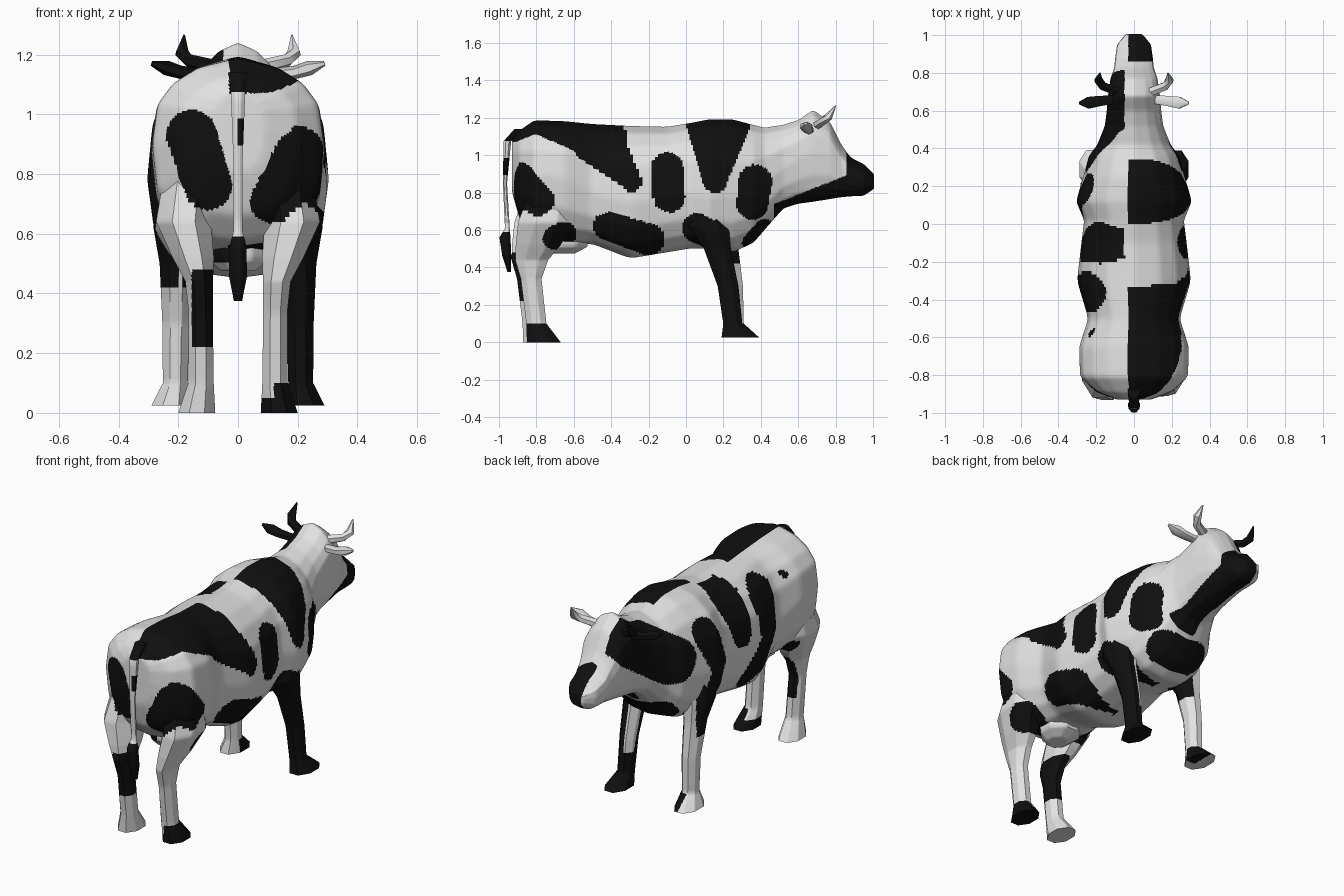
import bpy, bmesh, math
from mathutils import Vector

if "Cube" in bpy.data.objects:
    bpy.data.objects.remove(bpy.data.objects["Cube"])


def material(name, rgb):
    m = bpy.data.materials.new(name)
    m.diffuse_color = (*rgb, 1)
    m.use_nodes = True
    m.node_tree.nodes["Principled BSDF"].inputs["Base Color"].default_value = m.diffuse_color
    return m


MATS = [material("white hide", (0.76, 0.76, 0.76)), material("black hide", (0.005, 0.005, 0.005))]

# Hide patches: tapered capsules (y1, z1, r1, y2, z2, r2) seen from each side
RIGHT = [
    (-.92, 1.12, .05, -.80, 1.21, .09), (-.80, 1.21, .09, -.45, 1.10, .13),
    (-.47, 1.08, .14, -.29, .86, .055),                                    # back
    (-.10, .93, .085, -.09, .78, .085),                                    # ribs
    (.17, 1.15, .17, .155, .87, .07),                                      # shoulder
    (.37, .86, .09, .355, .74, .085),                                      # neck base
    (-.70, .56, .065, -.65, .58, .065),                                    # thigh
    (-.42, .62, .075, -.20, .55, .085),                                    # belly
    (.06, .61, .08, .16, .56, .07),                                        # elbow
]
LEFT = [
    (.19, 1.0, .08, .09, .78, .08), (.09, .78, .08, .16, .58, .07),        # shoulder
    (-.10, 1.07, .11, -.13, .87, .07),                                     # ribs
    (-.36, 1.0, .11, -.37, .78, .09), (-.37, .78, .09, -.20, .60, .07),    # flank
    (.68, 1.10, .14, .40, .90, .13),                                       # neck
    (-.67, .58, .04, -.63, .58, .05),                                      # thigh
    (-.58, 1.04, .018, -.57, 1.05, .018),                                  # rump dot
]


def capsule(u, v, c):
    u1, v1, r1, u2, v2, r2 = c
    du, dv = u2 - u1, v2 - v1
    t = max(0, min(1, ((u - u1) * du + (v - v1) * dv) / (du * du + dv * dv)))
    return math.hypot(u - u1 - t * du, v - v1 - t * dv) < r1 + t * (r2 - r1)


def hide(p):
    """True where the hide is black."""
    x, y, z = p
    if x > -.03 and any(capsule(y, z, c) for c in RIGHT):
        return True
    if x < -.05 and any(capsule(y, z, c) for c in LEFT):
        return True
    if capsule(y, z, (.355, .53, .055, .42, .61, .05)):                    # chest
        return True
    if x > -.03 and (y > .86 or (y > .47 and z < .74 + (y - .476) * .4)):  # muzzle, jaw
        return True
    if y < -.78 and capsule(x, z, (-.155, .93, .085, -.10, .76, .08)):     # left rump
        return True
    if y < -.85 and capsule(x, z, (.115, .71, .075, .22, .84, .11)):       # right rump
        return True
    return x > .04 + max(0, z - .72) * .6 and capsule(y, z, (-.89, .87, .09, -.79, .76, .085))


def hind_hide(p):
    if p.x > 0:
        return hide(p) or (p.z < .1 and (p.x > .12 or p.z < .05))
    return hide(p) or (abs(p.z - .35) < .13 and p.x > -.155)


def front_hide(p):
    if p.x > 0:
        return p.z < .68 and (p.z < .22 or p.x > .2 or p.y < .3 - .25 * p.z)
    inner = p.x > -.185 and .42 < p.z < .57
    hoof = p.x > -.22 and p.z < .1 and p.y > .25
    return hide(p) or inner or hoof or (p.z > .42 and p.x < -.2 and p.y < .26)


def loft(name, rings, rule, cuts, soften=0):
    """Skin a list of rings, close both ends, refine flat and colour by rule."""
    bm = bmesh.new()
    vr = [[bm.verts.new(p) for p in r] for r in rings]
    n = len(vr[0])
    for a, b in zip(vr, vr[1:]):
        for i in range(n):
            bm.faces.new((a[i], a[(i + 1) % n], b[(i + 1) % n], b[i]))
    for r in (vr[0], vr[-1]):
        c = bm.verts.new(sum((v.co for v in r), Vector()) / n)
        for i in range(n):
            bm.faces.new((r[i], r[(i + 1) % n], c))
    bmesh.ops.recalc_face_normals(bm, faces=bm.faces)
    if cuts:
        bmesh.ops.subdivide_edges(bm, edges=bm.edges[:], cuts=cuts, use_grid_fill=True)
    for _ in range(soften):
        bmesh.ops.smooth_vert(bm, verts=bm.verts, factor=.5, use_axis_x=True,
                              use_axis_y=True, use_axis_z=True)
    for f in bm.faces:
        f.smooth = True
        f.material_index = int(rule(f.calc_center_median()))
    me = bpy.data.meshes.new(name)
    bm.to_mesh(me)
    bm.free()
    for m in MATS:
        me.materials.append(m)
    ob = bpy.data.objects.new(name, me)
    bpy.context.collection.objects.link(ob)
    bpy.context.view_layer.objects.active = ob
    ob.select_set(True)
    bpy.ops.object.shade_smooth_by_angle(angle=math.radians(50))
    ob.select_set(False)
    return ob


def angles(n):
    return [2 * math.pi * (i + .5) / n for i in range(n)]


def flat_ring(z, x, y, rx, ry, n=8):
    return [Vector((x + rx * math.cos(t), y + ry * math.sin(t), z)) for t in angles(n)]


def tube(path, n=6):
    """Rings across a path of (x, y, z, half width, half height)."""
    pts = [Vector(p[:3]) for p in path]
    out = []
    for i, p in enumerate(path):
        tan = pts[min(i + 1, len(pts) - 1)] - pts[max(i - 1, 0)]
        q = tan.to_track_quat('Z', 'Y')
        out.append([pts[i] + q @ Vector((p[3] * math.cos(t), p[4] * math.sin(t), 0)) for t in angles(n)])
    return out


# Body, neck and head: slices (y, top, bottom, half width, height of widest point)
SLICES = [
    (-.93, 1.09, .80, .09, .95), (-.89, 1.135, .66, .20, .92), (-.81, 1.19, .57, .287, .90),
    (-.65, 1.185, .52, .292, .88), (-.50, 1.17, .525, .243, .80), (-.30, 1.16, .447, .303, .75),
    (-.10, 1.155, .48, .28, .78), (.02, 1.175, .50, .265, .80), (.12, 1.195, .50, .308, .78),
    (.25, 1.195, .48, .27, .78), (.36, 1.165, .53, .24, .80), (.42, 1.15, .60, .195, .85),
    (.52, 1.165, .715, .155, .93), (.60, 1.19, .74, .145, .98), (.68, 1.245, .75, .138, 1.02),
    (.77, 1.18, .765, .125, 1.0), (.83, 1.06, .775, .105, .93), (.88, .99, .78, .10, .89),
    (.95, .955, .783, .09, .87), (1.005, .90, .82, .045, .87),
]


def slice_ring(y, top, bot, w, mid, n=16):
    pts = []
    for i in range(n):
        c, s = math.cos(2 * math.pi * i / n), math.sin(2 * math.pi * i / n)
        h = (top - mid) if s > 0 else (mid - bot)
        z = mid + h * math.copysign(abs(s) ** .8, s)
        if .5 < s < .99:                # leave a spine ridge
            z -= .015
        pts.append(Vector((w * math.copysign(abs(c) ** .8, c), y, z)))
    return pts


loft("body_and_head", [slice_ring(*s) for s in SLICES], hide, 11, 8)

# Legs with hooves: (z, x, y, half width, half depth)
HIND = [(.80, .165, -.72, .09, .13), (.64, .182, -.75, .10, .16), (.52, .15, -.79, .075, .13),
        (.44, .13, -.825, .05, .095), (.34, .125, -.828, .044, .06), (.10, .124, -.80, .046, .058),
        (0, .138, -.76, .067, .098)]
FRONT = [(.78, .18, .12, .09, .11), (.62, .20, .122, .09, .115), (.50, .207, .168, .06, .078),
         (.30, .208, .225, .049, .06), (.10, .21, .25, .045, .055), (.025, .225, .29, .07, .108)]
for side, s in (("right", 1), ("left", -1)):
    hind_shift = 0 if s > 0 else -.02
    lean = 0 if s > 0 else .08
    loft(side + "_hind_leg", [flat_ring(z, s * x, y + hind_shift, a, b) for z, x, y, a, b in HIND],
         hind_hide, 9)
    loft(side + "_front_leg", [flat_ring(z, s * x, y + lean * z, a, b) for z, x, y, a, b in FRONT],
         front_hide, 9)

    # Ears and horns
    def dark(p, s=s):
        return s < 0
    loft(side + "_ear", tube([(s * .10, .66, 1.13, .025, .022), (s * .19, .65, 1.14, .032, .022),
                              (s * .24, .642, 1.155, .036, .025), (s * .29, .64, 1.17, .008, .008)]), dark, 0)
    loft(side + "_horn", tube([(s * .09, .70, 1.16, .025, .025), (s * .165, .73, 1.18, .025, .022),
                               (s * .188, .762, 1.205, .024, .022), (s * .18, .80, 1.265, .003, .003)]), dark, 0)

# Tail with tuft
TAIL = [(1.14, 0, -.89, .035, .03), (1.075, 0, -.955, .026, .022), (.85, 0, -.968, .017, .012),
        (.61, 0, -.955, .016, .014), (.56, 0, -.968, .03, .032), (.46, 0, -.958, .033, .026),
        (.375, 0, -.945, .015, .01)]
loft("tail", [flat_ring(*r) for r in TAIL],
     lambda p: p.z < .59 or p.z > 1.06 or (.9 < p.z < 1.0 and p.x > 0), 4)

# Udder
loft("udder", [flat_ring(.62, 0, -.62, .13, .12), flat_ring(.51, 0, -.63, .11, .11),
               flat_ring(.475, 0, -.65, .06, .06)],
     lambda p: -.09 < p.x < 0 and p.z > .5 and p.y < -.62, 4)
